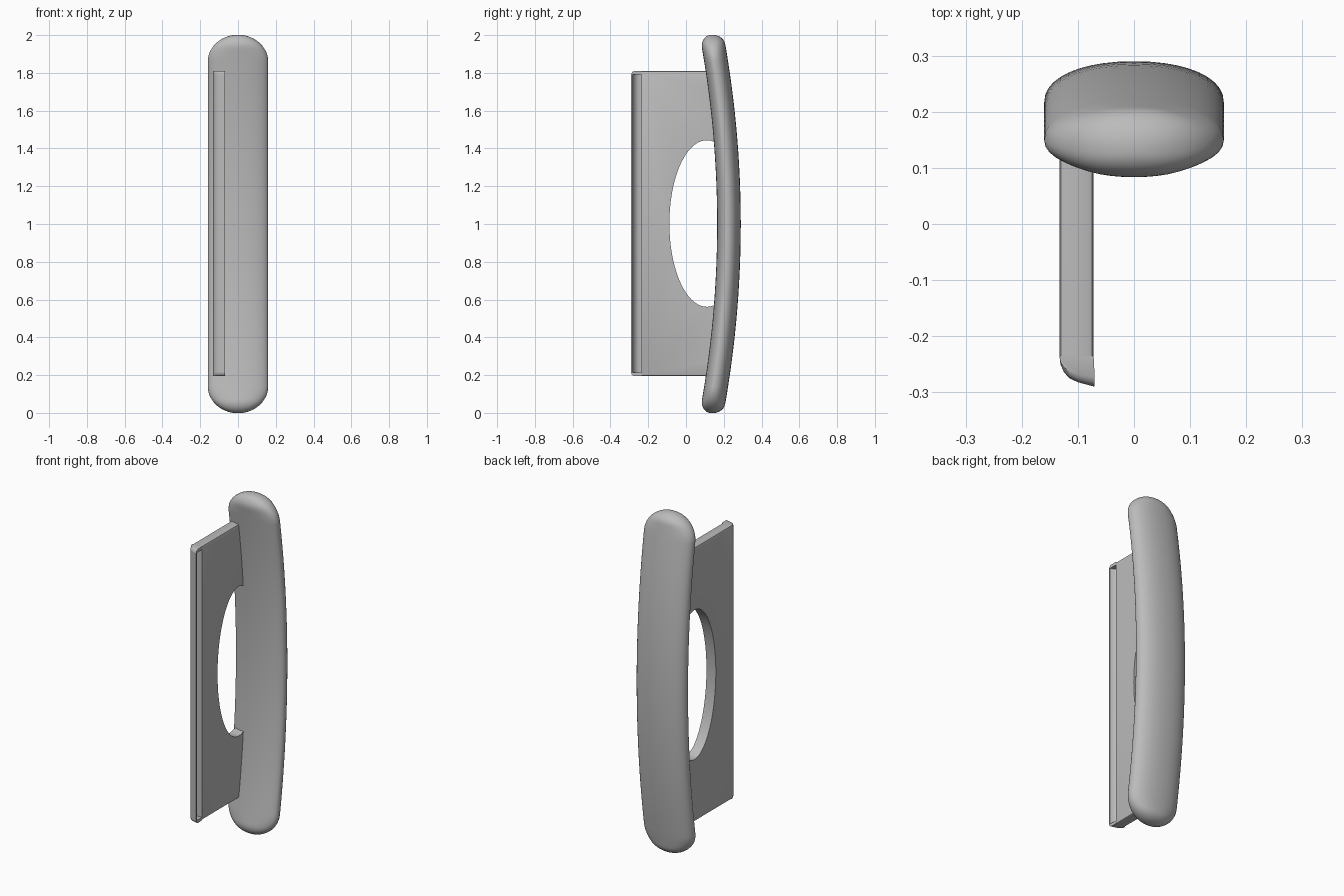
import bpy, bmesh, math

cube = bpy.data.objects.get("Cube")
if cube:
    bpy.data.objects.remove(cube, do_unlink=True)

grey = bpy.data.materials.new("satin_grey")
grey.use_nodes = True
grey.diffuse_color = (0.5, 0.5, 0.5, 1)
grey.node_tree.nodes["Principled BSDF"].inputs["Base Color"].default_value = (0.5, 0.5, 0.5, 1)


def finish(bm, name, angle=35):
    bmesh.ops.recalc_face_normals(bm, faces=bm.faces)
    mesh = bpy.data.meshes.new(name)
    bm.to_mesh(mesh)
    bm.free()
    mesh.materials.append(grey)
    ob = bpy.data.objects.new(name, mesh)
    bpy.context.collection.objects.link(ob)
    bpy.ops.object.select_all(action='DESELECT')
    ob.select_set(True)
    bpy.context.view_layer.objects.active = ob
    bpy.ops.object.shade_smooth_by_angle(angle=math.radians(angle))
    return ob


def loft(bm, rings):
    """Skin closed rings of points and cap both ends."""
    loops = [[bm.verts.new(p) for p in r] for r in rings]
    n = len(loops[0])
    for a, b in zip(loops, loops[1:]):
        for i in range(n):
            j = (i + 1) % n
            bm.faces.new((a[i], a[j], b[j], b[i]))
    bm.faces.new(loops[0][::-1])
    bm.faces.new(loops[-1])


def spine(z):
    """Bowed centre line of the grip."""
    return 0.217 - 0.092 * (z - 1) ** 2


def spow(v, p):
    return math.copysign(abs(v) ** p, v)


def taper(d, r):
    return 1 if d >= r else math.sqrt(max(0, 1 - ((r - d) / r) ** 2))


# Grip: oval section swept along the bow, with domed ends
ends = [0.14 * (1 - math.cos(math.radians(a))) for a in range(3, 91, 6)] + [0.14]
zs = ends + [0.14 + 1.72 * i / 24 for i in range(1, 24)] + [2 - d for d in reversed(ends)]
rings = []
for z in zs:
    d = min(z, 2 - z)
    w, t = 0.16 * taper(d, 0.14), taper(d, 0.06)
    tilt = math.atan(0.184 * (z - 1))
    ring = []
    for k in range(40):
        a = 2 * math.pi * k / 40
        s = spow(math.sin(a), 0.92)
        v = s * t * (0.073 if s > 0 else 0.052)
        ring.append((w * spow(math.cos(a), 0.92), spine(z) + v * math.cos(tilt),
                     z + v * math.sin(tilt)))
    rings.append(ring)
bm = bmesh.new()
loft(bm, rings)
finish(bm, "grip", 50)

# Side plate: C-shaped outline with an oval finger opening
Z0, Z1, Y0 = 0.195, 1.81, -0.235
X0, X1 = -0.133, -0.072
ZC = (Z0 + Z1) / 2
outline = [(Y0, Z0)]
outline += [(spine(z), z) for z in (0.195, 0.28, 0.37, 0.46, 0.57)]
lo, hi = math.radians(-78), math.radians(-282)
for i in range(41):
    a = lo + (hi - lo) * i / 40
    outline.append((0.11 + 0.198 * math.cos(a), ZC + 0.441 * math.sin(a)))
outline += [(spine(z), z) for z in (1.44, 1.54, 1.63, 1.72, Z1)]
outline.append((Y0, Z1))
bm = bmesh.new()
loft(bm, [[(x, y, z) for y, z in outline] for x in (X0, X1)])
rims = [e for e in bm.edges
        if abs(e.verts[0].co.x - e.verts[1].co.x) < 1e-5
        and any(all(abs(v.co.z - h) < 1e-5 for v in e.verts) for h in (Z0, Z1))]
bmesh.ops.bevel(bm, geom=rims, offset=0.009, segments=2, profile=0.5, affect='EDGES')
finish(bm, "side_plate")

# Front lip: curled outer skin with a scooped inner side
outer = [(X0, Y0), (-0.131, -0.25), (-0.125, -0.264), (-0.115, -0.275),
         (-0.10, -0.282), (-0.07, -0.29)]
inner = [(-0.07, -0.284), (-0.09, -0.277), (-0.104, -0.265), (-0.11, -0.25), (-0.11, Y0)]
bm = bmesh.new()
loft(bm, [[(x, y, z) for x, y in outer + inner] for z in (Z0 + 0.018, Z1 - 0.018)])
finish(bm, "front_lip")

# End walls that close the scoop, rounded at the outer corner
for name, z, s in (("lip_bottom_wall", Z0, 1), ("lip_top_wall", Z1, -1)):
    rings = []
    for dz, f in ((0, 0.7), (0.004, 0.86), (0.010, 0.96), (0.018, 1)):
        rings.append([(x, Y0 + (y - Y0) * f, z + s * dz) for x, y in outer + [(X1, Y0)]])
    bm = bmesh.new()
    loft(bm, rings)
    finish(bm, name)
